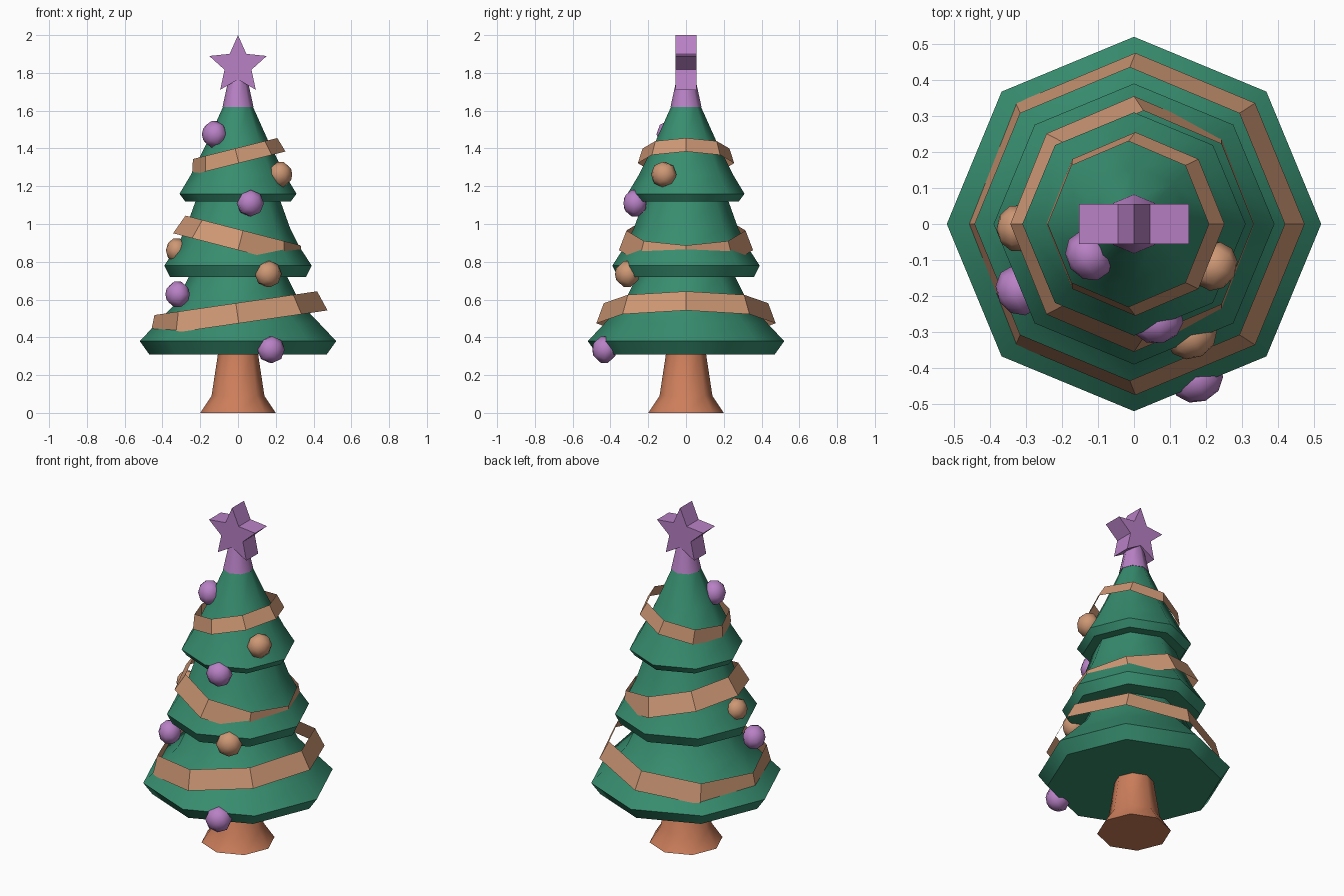
import bpy, bmesh, math
from mathutils import Vector, Matrix

if "Cube" in bpy.data.objects:
    bpy.data.objects.remove(bpy.data.objects["Cube"])

def material(name, rgb):
    m = bpy.data.materials.new(name)
    m.diffuse_color = (*rgb, 1)
    m.use_nodes = True
    m.node_tree.nodes["Principled BSDF"].inputs["Base Color"].default_value = m.diffuse_color
    return m

GREEN = material("pine green", (0.038, 0.265, 0.158))
TAN = material("garland tan", (0.61, 0.31, 0.175))
BROWN = material("trunk brown", (0.61, 0.21, 0.105))
PURPLE = material("purple", (0.48, 0.22, 0.56))

def finish(bm, name, mat, angle=None, recalc=True):
    if recalc:
        bmesh.ops.recalc_face_normals(bm, faces=bm.faces)
    me = bpy.data.meshes.new(name)
    bm.to_mesh(me)
    bm.free()
    me.materials.append(mat)
    ob = bpy.data.objects.new(name, me)
    bpy.context.collection.objects.link(ob)
    if angle:
        bpy.ops.object.select_all(action='DESELECT')
        bpy.context.view_layer.objects.active = ob
        ob.select_set(True)
        bpy.ops.object.shade_smooth_by_angle(angle=math.radians(angle))
    return ob

def lathe(profile, caps=True, n=8):
    """Eight-sided turned shape from (radius, z) points."""
    bm = bmesh.new()
    rings = [[bm.verts.new((r * math.cos(2 * math.pi * i / n),
                            r * math.sin(2 * math.pi * i / n), z)) for i in range(n)]
             for r, z in profile]
    for a, b in zip(rings, rings[1:]):
        for i in range(n):
            j = (i + 1) % n
            bm.faces.new((a[i], a[j], b[j], b[i]))
    if caps:
        bm.faces.new(rings[0][::-1])
        bm.faces.new(rings[-1])
    return bm

# Trunk with flared foot
finish(lathe([(0.20, 0), (0.14, 0.09), (0.105, 0.32)]), "trunk", BROWN, 50)

# Three tiers of foliage
finish(lathe([(0.47, 0.31), (0.52, 0.38), (0.43, 0.475), (0.33, 0.58), (0.26, 0.72),
              (0.36, 0.72), (0.39, 0.78), (0.325, 0.88), (0.275, 0.98), (0.225, 1.12),
              (0.28, 1.12), (0.31, 1.16), (0.25, 1.26), (0.16, 1.44), (0.075, 1.63)]),
       "foliage", GREEN, 50)

# Garlands: thin tilted bands, partly sunk into the foliage
for i, (r0, r1, h, x, z, tilt) in enumerate([
        (0.475, 0.435, 0.108, 0.004, 0.474, -8.3),
        (0.355, 0.315, 0.107, 0.0, 0.862, 14.5),
        (0.255, 0.230, 0.080, 0.004, 1.322, -14.0)]):
    bm = lathe([(r0, 0), (r1, h)], caps=False)
    bm.transform(Matrix.Translation((x, 0, z)) @ Matrix.Rotation(math.radians(tilt), 4, 'Y'))
    finish(bm, f"garland_{i + 1}", TAN, recalc=False)

# Baubles: slightly flattened balls facing outward
for i, (x, y, z, r, mat) in enumerate([
        (-0.125, -0.088, 1.475, 0.073, PURPLE),
        (0.225, -0.118, 1.262, 0.070, TAN),
        (0.065, -0.270, 1.110, 0.073, PURPLE),
        (0.160, -0.311, 0.735, 0.073, TAN),
        (-0.325, -0.012, 0.860, 0.066, TAN),
        (-0.320, -0.185, 0.628, 0.072, PURPLE),
        (0.175, -0.432, 0.335, 0.074, PURPLE)]):
    bm = bmesh.new()
    bmesh.ops.create_uvsphere(bm, u_segments=8, v_segments=5, radius=r)
    turn = Vector((x, y, 0.0)).to_track_quat('Z', 'Y').to_matrix().to_4x4()
    bm.transform(Matrix.Translation((x, y, z)) @ turn @ Matrix.Diagonal((1, 1, 0.86, 1)))
    finish(bm, f"bauble_{i + 1}", mat, 50)

# Cone socket under the star
finish(lathe([(0.082, 1.62), (0.045, 1.79)]), "star_socket", PURPLE, 50)

# Five-pointed star
bm = bmesh.new()
outline = []
for k in range(10):
    r = 0.075 if k % 2 else 0.16
    a = math.pi / 2 + k * math.pi / 5
    outline.append(bm.verts.new((r * math.cos(a), -0.056, 1.84 + r * math.sin(a))))
face = bm.faces.new(outline)
ext = bmesh.ops.extrude_face_region(bm, geom=[face], use_keep_orig=True)
bmesh.ops.translate(bm, vec=(0, 0.112, 0),
                    verts=[v for v in ext["geom"] if isinstance(v, bmesh.types.BMVert)])
finish(bm, "star", PURPLE)
